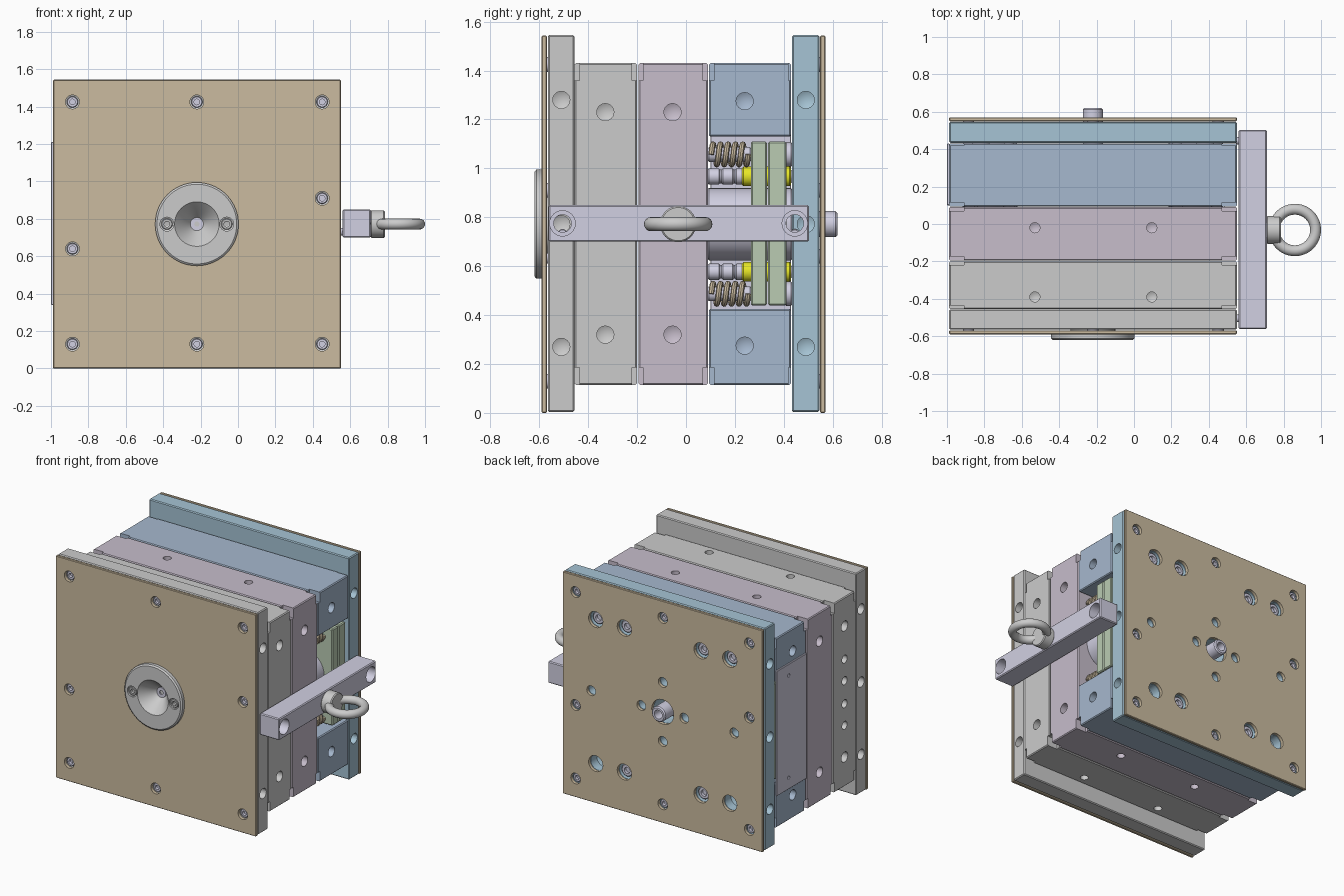
import bpy, bmesh, math
from mathutils import Matrix, Vector

if "Cube" in bpy.data.objects:
    bpy.data.objects.remove(bpy.data.objects["Cube"])

CX, CZ = -0.22, 0.772          # mould axis
XL, XR = -0.988, 0.55          # plate sides
TAN, SKY, BLUE = (.6, .5, .35), (.38, .55, .66), (.38, .48, .62)
PINK, LAV, GREEN, YELLOW = (.57, .51, .6), (.64, .63, .76), (.49, .6, .45), (.8, .8, .02)
mats = {}

def finish(bm, name, color=None):
    bmesh.ops.remove_doubles(bm, verts=bm.verts, dist=1e-6)
    bmesh.ops.recalc_face_normals(bm, faces=bm.faces)
    me = bpy.data.meshes.new(name)
    bm.to_mesh(me)
    bm.free()
    ob = bpy.data.objects.new(name, me)
    bpy.context.collection.objects.link(ob)
    paint(ob, color)
    return ob

def paint(ob, color):
    if color:
        if color not in mats:
            mats[color] = bpy.data.materials.new("paint_%d" % len(mats))
            mats[color].diffuse_color = (*color, 1)
        ob.data.materials.append(mats[color])

def smooth(ob):
    bpy.ops.object.select_all(action='DESELECT')
    ob.select_set(True)
    bpy.context.view_layer.objects.active = ob
    bpy.ops.object.shade_smooth_by_angle(angle=math.radians(30))

def add_box(bm, b):
    x0, x1, y0, y1, z0, z1 = b
    m = Matrix.Translation(((x0 + x1) / 2, (y0 + y1) / 2, (z0 + z1) / 2)) @ \
        Matrix.Diagonal((x1 - x0, y1 - y0, z1 - z0, 1))
    bmesh.ops.create_cube(bm, size=1, matrix=m)

def add_lathe(bm, prof, pos, d, n=32):
    """Revolve (radius, depth) pairs round direction d, starting at pos."""
    m = Matrix.Translation(pos) @ Vector((0, 0, 1)).rotation_difference(Vector(d)).to_matrix().to_4x4()
    rings = []
    for r, h in prof:
        if r == 0:
            rings.append([bm.verts.new(m @ Vector((0, 0, h)))] * n)
        else:
            rings.append([bm.verts.new(m @ Vector((r * math.cos(2 * math.pi * i / n),
                          r * math.sin(2 * math.pi * i / n), h))) for i in range(n)])
    for a, b in zip(rings, rings[1:]):
        for i in range(n):
            j = (i + 1) % n
            bm.faces.new(list(dict.fromkeys((a[i], a[j], b[j], b[i]))))

def lathe(name, prof, pos, d, color=None, n=32):
    bm = bmesh.new()
    add_lathe(bm, prof, pos, d, n)
    ob = finish(bm, name, color)
    smooth(ob)
    return ob

def rod(name, pos, d, r, length, color=None):
    c = min(.006, r * .2)
    return lathe(name, [(0, 0), (r - c, 0), (r, c), (r, length - c), (r - c, length), (0, length)], pos, d, color)

def hole(pos, d, r, depth):
    return ([(0, -.03), (r, -.03), (r, depth), (0, depth + r * .5)], pos, d)

def cut(ob, holes=(), boxes=()):
    bm = bmesh.new()
    for h in holes:
        add_lathe(bm, *h, 24)
    for b in boxes:
        add_box(bm, b)
    tool = finish(bm, "cutter")
    tool.hide_render = True
    mod = ob.modifiers.new("cut", 'BOOLEAN')
    mod.operation, mod.solver, mod.object = 'DIFFERENCE', 'EXACT', tool
    bpy.context.view_layer.objects.active = ob
    bpy.ops.object.modifier_apply(modifier="cut")
    bpy.data.objects.remove(tool)
    smooth(ob)

def plate(name, b, color=None, bevel=.006, holes=(), boxes=()):
    bm = bmesh.new()
    add_box(bm, b)
    bmesh.ops.bevel(bm, geom=bm.edges[:], offset=bevel, segments=1, affect='EDGES')
    ob = finish(bm, name, color)
    if holes or boxes:
        cut(ob, holes, boxes)
    return ob

def screw(name, pos, d, r, color=LAV):
    lathe(name, [(0, .02), (r * .5, .02), (r * .5, 0), (r * .88, 0), (r, .004), (r, .03), (0, .03)], pos, d, color, 24)

def sides(y, zs, r=.035, depth=.1):
    return [hole((x, y, z), (d, 0, 0), r, depth) for x, d in ((XL, 1), (XR, -1)) for z in zs]

def ends(y):
    return [hole((x, y, z), (0, 0, d), .027, .12) for x in (-.53, .095) for z, d in ((.115, 1), (1.43, -1))]

def notches(y, t=.02):
    return [(x0, x1, y - t, y + t, z0, z1) for x0, x1 in ((-1.1, XL + .08), (XR - .08, .7))
            for z0, z1 in ((0, .185), (1.36, 1.6))]

# front insulation and clamp plate, with the fixing screws
F, B = (0, 1, 0), (0, -1, 0)
around = [(x, z) for x in (-.885, CX, .45) for z in (.13, 1.425)]
front_pts = around + [(.45, .91), (-.885, .64)]
front = [hole((x, -.59, z), F, .037, .04) for x, z in front_pts] + [hole((CX, -.59, CZ), F, .125, .3)]
plate("front_insulation", (XL, XR, -.59, -.569, 0, 1.543), TAN, .004, front)
plate("front_clamp_plate", (XL, XR, -.565, -.457, .003, 1.545), None, .006,
      front + sides(-.51, (.27, CZ, 1.28)))
for x, z in front_pts:
    screw("front_screw", (x, -.573, z), F, .03)

# locating ring with sprue cone
ring = lathe("locating_ring", [(0, .1), (.035, .1), (.058, .07), (.115, .004), (.119, 0), (.213, 0), (.223, .008),
             (.223, .0295), (.12, .0295), (.12, .15), (0, .15)], (CX, -.62, CZ), F, None, 64)
cut(ring, [hole((CX + s * .16, -.62, CZ), F, .037, .012) for s in (-1, 1)])
for s in (-1, 1):
    screw("ring_screw", (CX + s * .16, -.615, CZ), F, .03, (.5, .5, .5))
lathe("sprue_bushing", [(0, .03), (.014, .03), (.014, 0), (.034, 0), (.034, .04), (0, .04)],
      (CX, -.528, CZ), F, LAV)

# cavity and core plates
water = [hole((XL, -.33, z), (1, 0, 0), .028, .1) for z in (.54, .69, .85, 1.0)]
plate("cavity_plate", (XL, XR, -.455, -.2, .115, 1.43), None, .006,
      sides(-.33, (.32, 1.23)) + water + ends(-.39), notches(-.455) + notches(-.2))
plate("core_plate", (XL, XR, -.195, .09, .115, 1.43), PINK, .006,
      sides(-.055, (.32, 1.23)) + ends(-.02), notches(-.195) + notches(.09))

# spacer blocks
for name, z0, z1 in (("lower_spacer", .115, .425), ("upper_spacer", 1.13, 1.43)):
    plate(name, (XL, XR, .094, .43, z0, z1), BLUE, .006,
          sides(.24, ((.275 if z0 < 1 else 1.275),)), notches(.094) + notches(.43, .01))

# rear clamp plate and insulation
rear_pts = around + [(-.885, .91), (.45, .64)]
bolts = [(CX + s * dx, z) for s in (-1, 1) for dx in (.295, .515) for z in (.275, 1.275)]
rear = [hole((x, .57, z), B, .037, .04) for x, z in rear_pts]
rear += [hole((x, .57, z), B, .055, .09) for x, z in bolts]
rear += [hole((CX + dx, .57, CZ + dz), B, .034, .09)
         for dx, dz in ((.55, 0), (-.55, 0), (.165, 0), (-.165, 0), (0, .205), (0, -.205))]
rear += [hole((CX, .57, CZ), B, .085, .3)]
plate("rear_clamp_plate", (XL, XR, .434, .545, .003, 1.545), SKY, .006, rear + sides(.49, (.27, CZ, 1.28)))
plate("rear_insulation", (XL, XR, .549, .57, 0, 1.543), TAN, .004, rear)
for x, z in rear_pts:
    screw("rear_screw", (x, .553, z), B, .03)
for x, z in bolts:
    if z > 1 or abs(x - CX) < .4:
        screw("rear_bolt", (x, .54, z), B, .043)
lathe("ejector_rod", [(0, .07), (.03, .07), (.03, 0), (.045, 0), (.053, .008), (.053, .22), (0, .22)],
      (CX, .62, CZ), B, LAV)

# ejector plates, pins, springs and pillars
plate("ejector_retainer_plate", (XL + .015, XR - .01, .265, .331, .44, 1.11), GREEN)
plate("ejector_base_plate", (XL + .015, XR - .01, .336, .41, .44, 1.11), GREEN)
for sx in (-1, 1):
    rod("support_pillar", (CX + sx * .55, .088, CZ), F, .148, .347, LAV)
    for sz in (-1, 1):
        x, z = CX + sx * .66, CZ + sz * .285
        rod("return_pin", (x, .088, z), F, .03, .18, LAV)
        cu = bpy.data.curves.new("return_spring", 'CURVE')
        cu.dimensions, cu.bevel_depth, cu.bevel_resolution, cu.use_fill_caps = '3D', .0115, 2, True
        sp = cu.splines.new('POLY')
        n = 5 * 24
        sp.points.add(n)
        for i, p in enumerate(sp.points):
            a = i * math.tau / 24
            p.co = (x + .042 * math.cos(a), .103 + .152 * i / n, z + .042 * math.sin(a), 1)
        ob = bpy.data.objects.new("return_spring", cu)
        bpy.context.collection.objects.link(ob)
        bpy.ops.object.select_all(action='DESELECT')
        ob.select_set(True)
        bpy.context.view_layer.objects.active = ob
        bpy.ops.object.convert(target='MESH')
        paint(ob, TAN)
        smooth(ob)
        gx, gz = CX + sx * .45, CZ + sz * .195
        for y in (.088, .145, .2):
            rod("guide_pin_collar", (gx, y, gz), F, .033, .052, LAV)
        rod("guide_pin", (gx, .088, gz), F, .028, .346, LAV)
        rod("guide_bushing", (gx, .23, gz), F, .04, .2, YELLOW)
        rod("stop_button", (CX + sx * .6, .405, CZ + sz * .285), F, .05, .03, LAV)

# side dust cover
plate("side_cover", (-1, XL + .001, .1, .43, .34, 1.21), LAV, .003,
      [hole((-1, .3, z), (1, 0, 0), .012, .004) for z in (.42, 1.13)])

# lifting bar and eye bolt
bar_holes = [([(0, -.03), (.052, -.03), (.052, .08), (.036, .08), (.036, .2), (0, .2)], (.71, y, CZ + .003), (-1, 0, 0))
             for y in (-.505, .445)]
plate("lifting_bar", (.56, .71, -.562, .503, .70, .85), LAV, .006, bar_holes)
for y in (-.505, .445):
    rod("bar_spacer", (.545, y, CZ - .07 + .03), (1, 0, 0), .02, .017, LAV)
EY = -.032
rod("eye_bolt_collar", (.708, EY, CZ), (1, 0, 0), .074, .077)
bpy.ops.mesh.primitive_torus_add(location=(.86, EY, CZ), major_radius=.111, minor_radius=.029,
                                 major_segments=48, minor_segments=16)
eye = bpy.context.object
eye.name = "eye_bolt_ring"
smooth(eye)

for m in bpy.data.materials:
    if m.users and not m.is_grease_pencil:
        m.use_nodes = True
        m.node_tree.nodes["Principled BSDF"].inputs["Base Color"].default_value = m.diffuse_color
